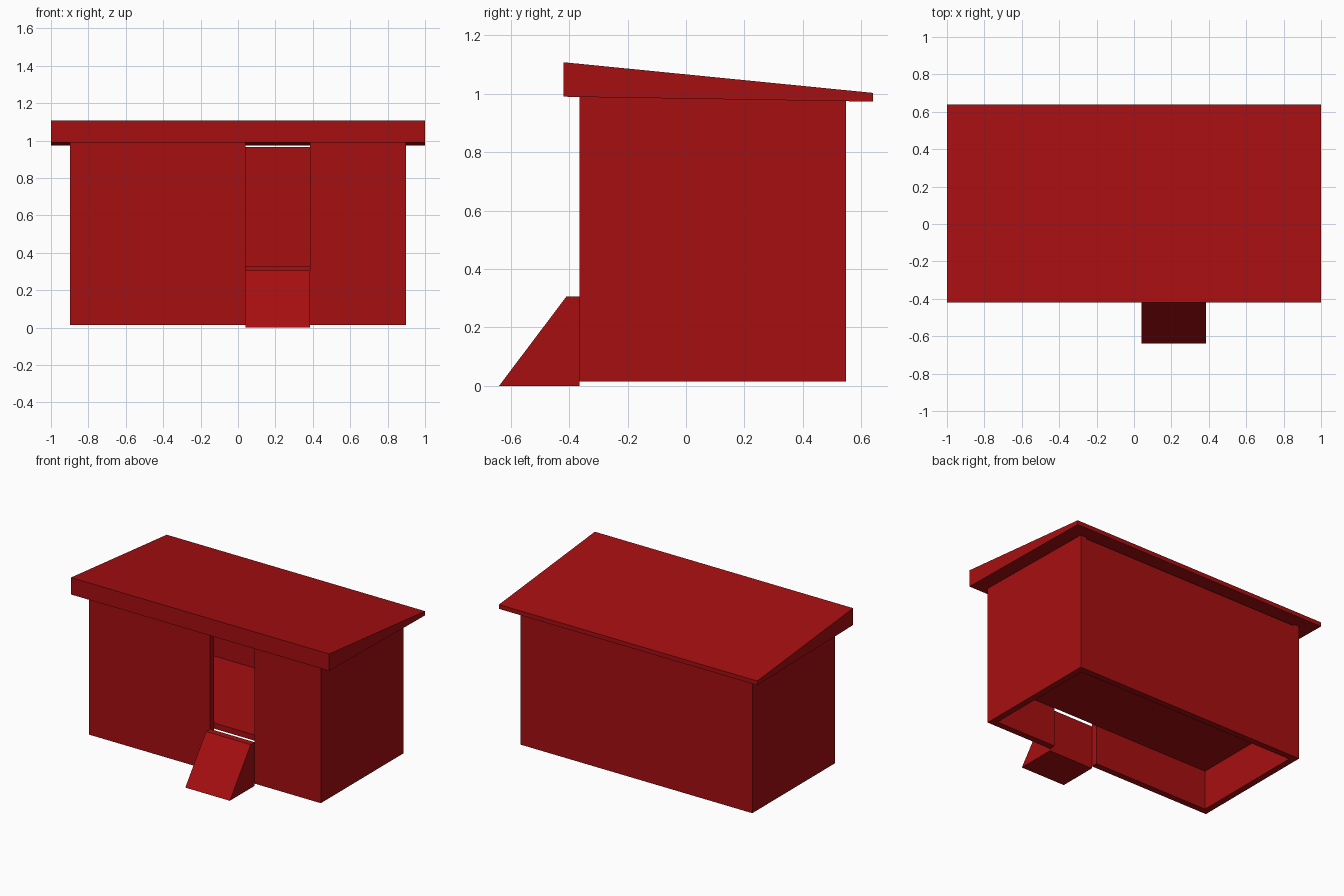
import bpy
import bmesh

cube = bpy.data.objects.get("Cube")
if cube:
    bpy.data.objects.remove(cube, do_unlink=True)

# Single barn red paint
red = bpy.data.materials.new("barn_red")
red.use_nodes = True
color = (0.38, 0.0045, 0.0055, 1.0)
red.diffuse_color = color
shader = red.node_tree.nodes["Principled BSDF"]
shader.inputs["Base Color"].default_value = color
shader.inputs["Roughness"].default_value = 0.8


def prism(name, x0, x1, profile):
    """Extrude a side profile of (y, z) points from x0 to x1."""
    bm = bmesh.new()
    face = bm.faces.new([bm.verts.new((x0, y, z)) for y, z in profile])
    moved = bmesh.ops.extrude_face_region(bm, geom=[face])["geom"]
    verts = [v for v in moved if isinstance(v, bmesh.types.BMVert)]
    bmesh.ops.translate(bm, verts=verts, vec=(x1 - x0, 0, 0))
    bmesh.ops.recalc_face_normals(bm, faces=bm.faces)
    mesh = bpy.data.meshes.new(name)
    bm.to_mesh(mesh)
    bm.free()
    mesh.materials.append(red)
    obj = bpy.data.objects.new(name, mesh)
    bpy.context.collection.objects.link(obj)
    return obj


def eave(y):
    """Height of the sloping roof underside at depth y."""
    return 0.99 - 0.016 * (y + 0.42)


def wall(name, x0, x1, y0, y1, drop=0.0):
    """Upright wall that meets the roof, less an optional gap."""
    prism(name, x0, x1, [(y0, BASE), (y1, BASE),
                         (y1, eave(y1) - drop), (y0, eave(y0) - drop)])


BASE = 0.015
HALF = 0.897
THICK = 0.045
FRONT, BACK = -0.365, 0.548
DOOR = (0.04, 0.385)
inner_x = HALF - THICK
inner_front, inner_back = FRONT + THICK, BACK - THICK

# Side walls
wall("right_wall", -HALF, -inner_x, FRONT, BACK)
wall("left_wall", inner_x, HALF, FRONT, BACK)

# Front wall on both sides of the full-height doorway
wall("front_wall_wide", -inner_x, DOOR[0], FRONT, inner_front)
wall("front_wall_narrow", DOOR[1], inner_x, FRONT, inner_front)

# Back wall with a slim ventilation gap under the roof
wall("back_wall", -inner_x, inner_x, inner_back, BACK, 0.01)

# Raised floor
prism("floor", -inner_x, inner_x, [(inner_front, 0.29), (inner_back, 0.29),
                                   (inner_back, 0.33), (inner_front, 0.33)])

# Wedge-shaped overhanging roof
prism("roof", -1, 1, [(-0.42, eave(-0.42)), (0.64, eave(0.64)),
                      (0.64, 1.003), (-0.42, 1.108)])

# Entrance ramp with a small landing
prism("ramp", *DOOR, [(-0.64, 0), (FRONT, 0), (FRONT, 0.305), (-0.41, 0.305)])
